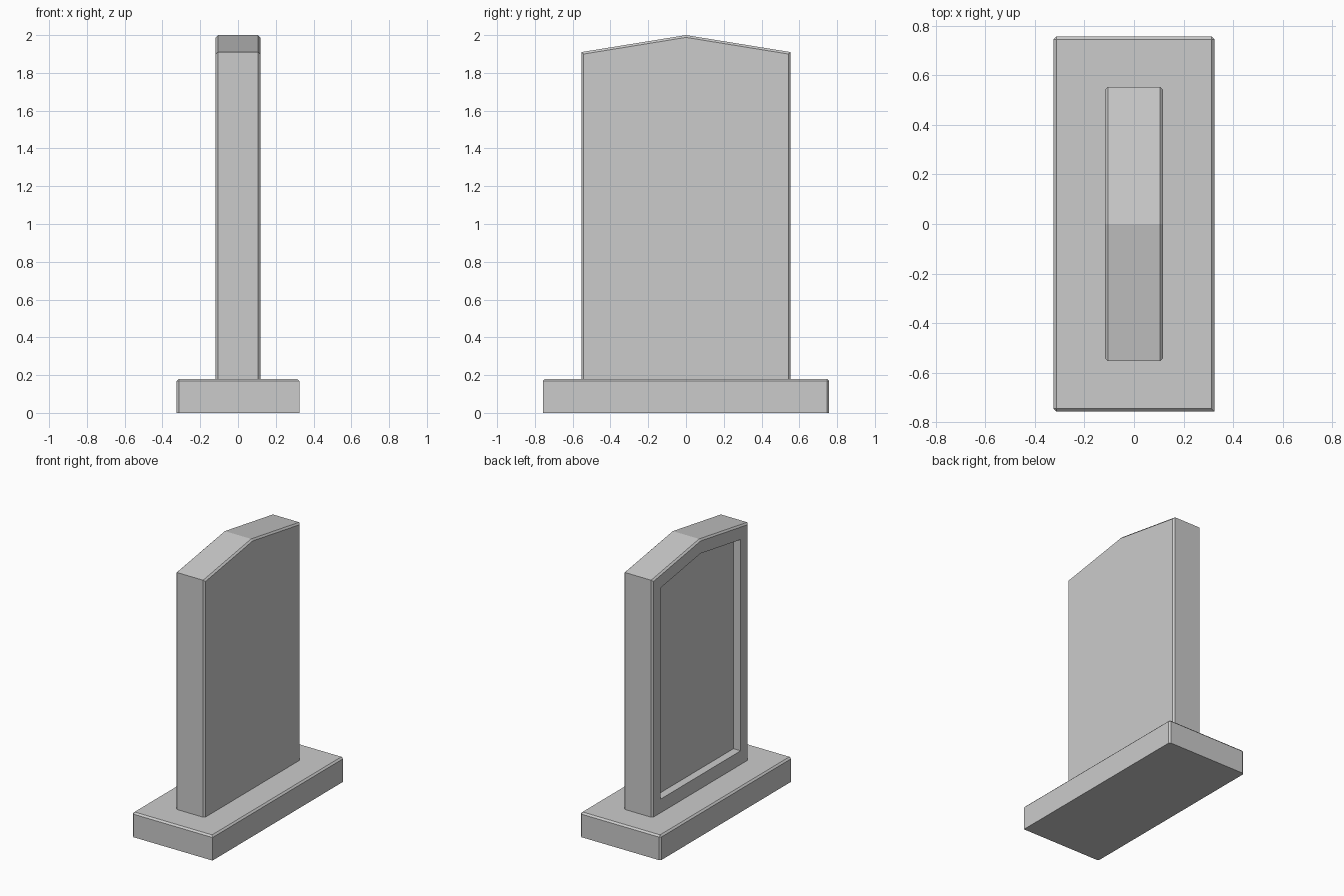
import bpy
import bmesh
from mathutils import Vector

if "Cube" in bpy.data.objects:
    bpy.data.objects.remove(bpy.data.objects["Cube"])

BEVEL = 0.012


def prism(bm, points, offset):
    """Extrude a closed outline along an offset vector."""
    face = bm.faces.new([bm.verts.new(p) for p in points])
    ext = bmesh.ops.extrude_face_region(bm, geom=[face], use_keep_orig=True)
    verts = [v for v in ext["geom"] if isinstance(v, bmesh.types.BMVert)]
    bmesh.ops.translate(bm, verts=verts, vec=Vector(offset))
    bmesh.ops.recalc_face_normals(bm, faces=bm.faces)


def chamfer(bm, edges):
    bmesh.ops.bevel(bm, geom=edges, offset=BEVEL, segments=1,
                    affect='EDGES', profile=0.5)
    bmesh.ops.recalc_face_normals(bm, faces=bm.faces)


def finish(bm, name):
    mesh = bpy.data.meshes.new(name)
    bm.to_mesh(mesh)
    bm.free()
    obj = bpy.data.objects.new(name, mesh)
    bpy.context.collection.objects.link(obj)
    return obj


def mid(edge):
    return (edge.verts[0].co + edge.verts[1].co) / 2


# Plinth: chamfered on the top rim and on three of its upright corners
BX, BY, BZ = 0.325, 0.758, 0.18
bm = bmesh.new()
prism(bm, [(-BX, -BY, 0), (BX, -BY, 0), (BX, BY, 0), (-BX, BY, 0)], (0, 0, BZ))
rim = [e for e in bm.edges if mid(e).z > BZ - 0.01]
corners = [e for e in bm.edges if 0.01 < mid(e).z < BZ - 0.01
           and not (mid(e).x > 0 and mid(e).y < 0)]
chamfer(bm, rim + corners)
finish(bm, "plinth")

# Upright slab with a shallow gabled top
SX, SY, SHOULDER, PEAK = 0.118, 0.554, 1.91, 2.0
bm = bmesh.new()
outline = [(-SY, BZ), (SY, BZ), (SY, SHOULDER), (0, PEAK), (-SY, SHOULDER)]
prism(bm, [(-SX, y, z) for y, z in outline], (2 * SX, 0, 0))

# Chamfer both broad outlines, except along the plinth
chamfer(bm, [e for e in bm.edges
             if abs(mid(e).x) > SX - 0.01 and mid(e).z > BZ + 0.01])

# Framed recess in the left-hand broad face
panel = min(bm.faces, key=lambda f: f.calc_center_median().x)
bmesh.ops.inset_region(bm, faces=[panel], thickness=0.08, use_even_offset=True)
for v in panel.verts:
    v.co.z += 0.02 if v.co.z < 1 else -0.01
ext = bmesh.ops.extrude_discrete_faces(bm, faces=[panel])
bmesh.ops.translate(bm, verts=ext["faces"][0].verts, vec=(0.058, 0, 0))
bmesh.ops.recalc_face_normals(bm, faces=bm.faces)
finish(bm, "upright_slab")
